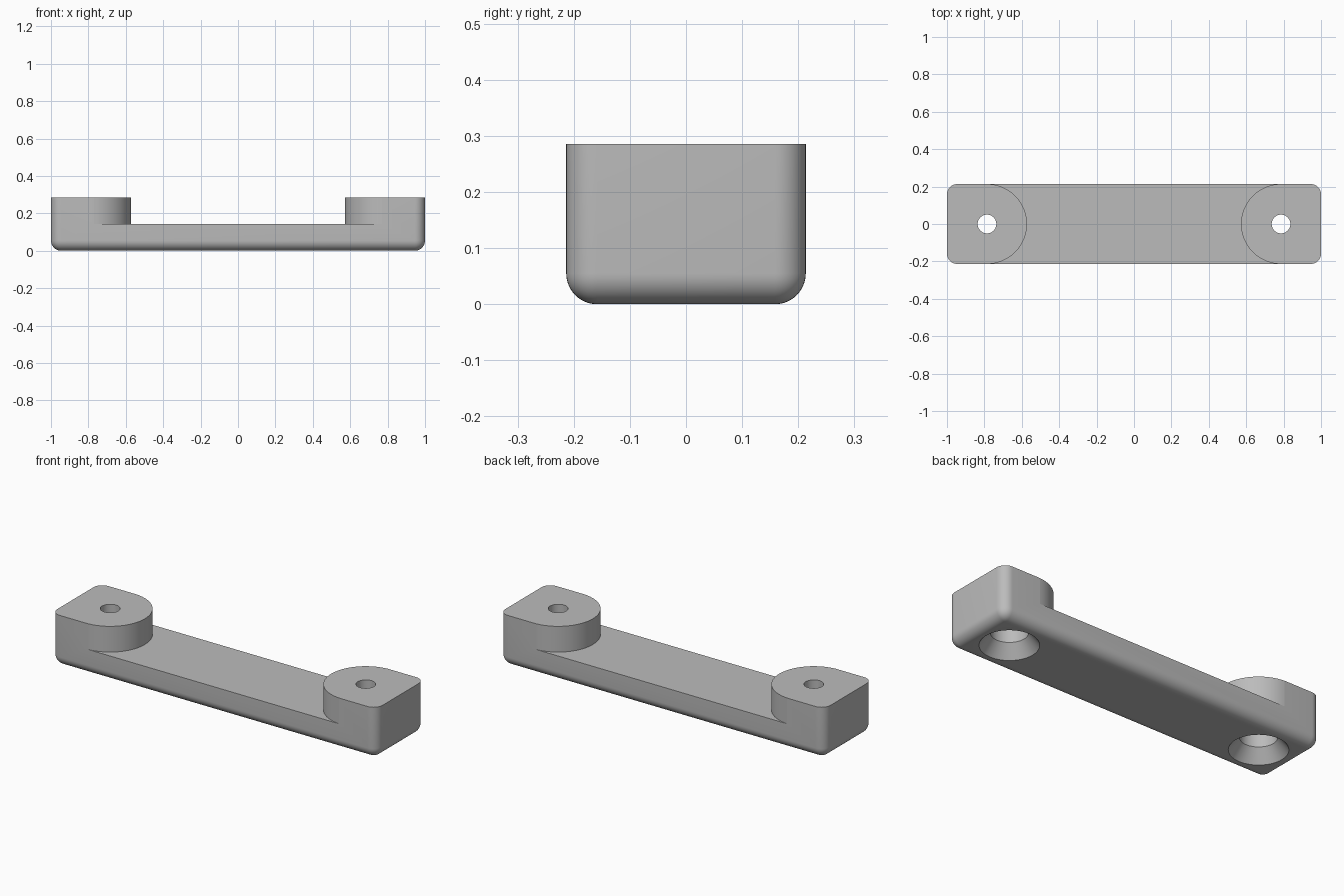
import bpy, bmesh
from math import sin, cos, radians, tau

cube = bpy.data.objects.get("Cube")
if cube:
    bpy.data.objects.remove(cube, do_unlink=True)

LENGTH, DEPTH, HEIGHT = 2.0, 0.427, 0.286
BAR_TOP = 0.143
FILLET = 0.055
BOSS_X, BOSS_R = 0.786, DEPTH / 2


def add_object(name, bm):
    bmesh.ops.recalc_face_normals(bm, faces=bm.faces)
    mesh = bpy.data.meshes.new(name)
    bm.to_mesh(mesh)
    bm.free()
    obj = bpy.data.objects.new(name, mesh)
    bpy.context.collection.objects.link(obj)
    return obj


# Handle block: every edge rounded except around the flat top
bm = bmesh.new()
bmesh.ops.create_cube(bm, size=1)
for v in bm.verts:
    v.co.x *= LENGTH
    v.co.y *= DEPTH
    v.co.z = (v.co.z + 0.5) * HEIGHT
edges = [e for e in bm.edges if min(v.co.z for v in e.verts) < 0.01]
bmesh.ops.bevel(bm, geom=edges, offset=FILLET, offset_type='OFFSET',
                segments=10, profile=0.5, affect='EDGES')
handle = add_object("handle", bm)

# Cutter for the recess between the two round-fronted mounting bosses
bm = bmesh.new()
outline = []
for side in (-1, 1):
    arc = [radians(-86 + 172 * i / 48) for i in range(49)]
    pts = [(side * (BOSS_X - BOSS_R * cos(a)), side * BOSS_R * sin(a)) for a in arc]
    ends = [(pts[0][0], -side * 0.3), (pts[-1][0], side * 0.3)]
    outline += [ends[0]] + pts + [ends[1]] if pts[0][1] * ends[0][1] > 0 else pts
# Arrange both arcs as one closed loop
left = [(-BOSS_X + BOSS_R * cos(a), BOSS_R * sin(a)) for a in arc]
left = [(left[0][0], -0.3)] + left + [(left[-1][0], 0.3)]
outline = left + [(-x, y) for x, y in reversed(left)]
face = bm.faces.new([bm.verts.new((x, y, BAR_TOP)) for x, y in outline])
top = bmesh.ops.extrude_face_region(bm, geom=[face])
for v in top["geom"]:
    if isinstance(v, bmesh.types.BMVert):
        v.co.z = 0.4
cutters = [add_object("recess_cutter", bm)]

# Lathed cutters: countersink, screw-head bore and through hole
BORE = [(0, -0.02), (0.162, -0.02), (0.093, 0.07), (0.093, 0.15),
        (0.05, 0.15), (0.05, 0.4), (0, 0.4)]
for side, label in ((1, "left"), (-1, "right")):
    bm = bmesh.new()
    verts = [bm.verts.new((side * BOSS_X + r, 0, z)) for r, z in BORE]
    wires = [bm.edges.new(pair) for pair in zip(verts, verts[1:])]
    bmesh.ops.spin(bm, geom=verts + wires, cent=(side * BOSS_X, 0, 0),
                   axis=(0, 0, 1), angle=tau, steps=64)
    bmesh.ops.remove_doubles(bm, verts=bm.verts, dist=0.0001)
    cutters.append(add_object(label + "_hole_cutter", bm))

# Cut the handle, then remove the helpers
bpy.ops.object.select_all(action='DESELECT')
handle.select_set(True)
bpy.context.view_layer.objects.active = handle
for cutter in cutters:
    cutter.hide_render = True
    mod = handle.modifiers.new(cutter.name, 'BOOLEAN')
    mod.operation, mod.solver, mod.object = 'DIFFERENCE', 'EXACT', cutter
    bpy.ops.object.modifier_apply(modifier=mod.name)
    bpy.data.objects.remove(cutter, do_unlink=True)
bpy.ops.object.shade_smooth_by_angle(angle=radians(30))

# Plain grey finish
grey = bpy.data.materials.new("grey")
grey.use_nodes = True
colour = (0.5, 0.5, 0.5, 1)
grey.diffuse_color = colour
grey.node_tree.nodes["Principled BSDF"].inputs["Base Color"].default_value = colour
handle.data.materials.clear()
handle.data.materials.append(grey)
